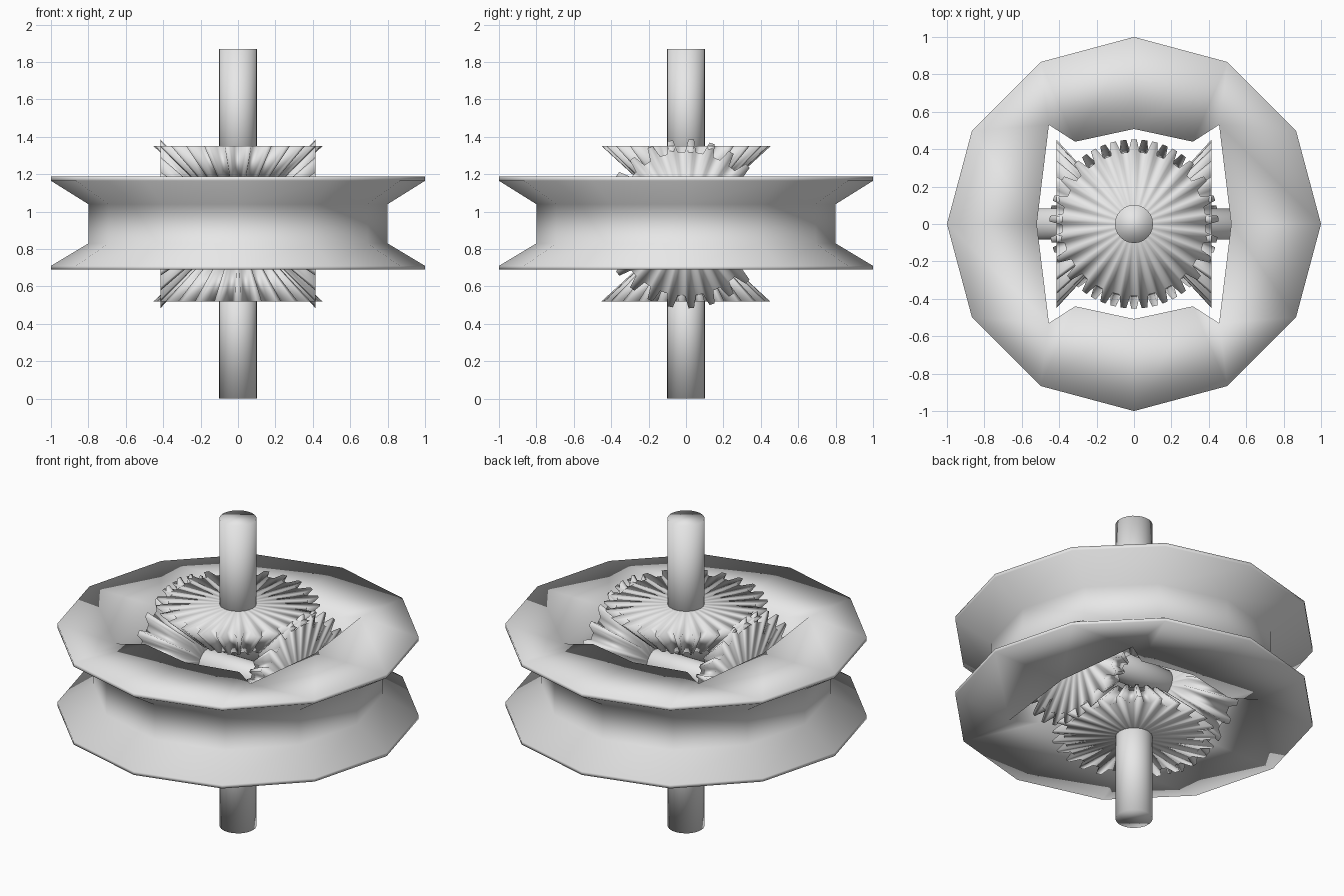
import bpy, bmesh, math
from mathutils import Matrix

if "Cube" in bpy.data.objects:
    bpy.data.objects.remove(bpy.data.objects["Cube"])

steel = bpy.data.materials.new("light_grey_steel")
steel.diffuse_color = (0.8, 0.8, 0.8, 1)
steel.use_nodes = True
steel.node_tree.nodes["Principled BSDF"].inputs["Base Color"].default_value = steel.diffuse_color
CZ = 0.935  # height of the gear centre


def finish(name, bm, matrix=Matrix.Identity(4)):
    bm.transform(matrix)
    bmesh.ops.recalc_face_normals(bm, faces=bm.faces)
    me = bpy.data.meshes.new(name)
    bm.to_mesh(me)
    bm.free()
    for p in me.polygons:
        p.use_smooth = True
    me.materials.append(steel)
    ob = bpy.data.objects.new(name, me)
    bpy.context.collection.objects.link(ob)
    return ob


def loft(bm, rings, closed=False):
    loops = [[bm.verts.new(p) for p in r] for r in rings]
    n = len(loops[0])
    pairs = list(zip(loops, loops[1:])) + ([(loops[-1], loops[0])] if closed else [])
    for a, b in pairs:
        for i in range(n):
            j = (i + 1) % n
            bm.faces.new((a[i], a[j], b[j], b[i]))
    return loops


# grooved twelve-sided pulley with a pocket for the gears
def polygon(r, z):
    return [(r * math.cos(i * math.pi / 6), r * math.sin(i * math.pi / 6), z) for i in range(12)]


def pocket(z):
    q = [(0.52, 0), (0.455, 0.53), (0.315, 0.44), (0, 0.508)]
    pts = q + [(-x, y) for x, y in q[2::-1]]
    pts += [(x, -y) for x, y in pts[5:0:-1]]
    return [(x, y, z) for x, y in pts]


bm = bmesh.new()
profile = [(1, 0.69), (1, 0.71), (0.8, 0.83), (0.8, 1.04), (1, 1.165), (1, 1.187)]
loft(bm, [polygon(r, z) for r, z in profile] + [pocket(1.187), pocket(0.69)], True)
finish("pulley_ring", bm)


# bevel gears, built pointing down towards the centre
def gear(name, rot, teeth=25):
    bm = bmesh.new()

    def ring(scale):
        pts = []
        for i in range(teeth):
            for f, r in ((-0.30, 0.385), (-0.13, 0.452), (0.13, 0.452), (0.30, 0.385)):
                a = (i + f) * 2 * math.pi / teeth + math.pi / 2
                pts.append((r * scale * math.cos(a), r * scale * math.sin(a), 0.415 * scale))
        return pts
    small, big = loft(bm, [ring(0.5), ring(1)])
    for loop, z in ((small, 0.2075), (big, 0.415)):
        c = bm.verts.new((0, 0, z))
        for i in range(len(loop)):
            bm.faces.new((loop[i], loop[(i + 1) % len(loop)], c))
    finish(name, bm, Matrix.Translation((0, 0, CZ)) @ rot)


for name, deg, axis in (("top_gear", 0, 'X'), ("bottom_gear", 180, 'X'),
                        ("right_gear", 90, 'Y'), ("left_gear", -90, 'Y')):
    gear(name, Matrix.Rotation(math.radians(deg), 4, axis))


# shafts
def shaft(name, r, length, matrix):
    bm = bmesh.new()
    bmesh.ops.create_cone(bm, cap_ends=True, segments=24, radius1=r, radius2=r, depth=length)
    finish(name, bm, matrix)


for name, z in (("bottom_shaft", 0.36), ("top_shaft", 1.51)):
    shaft(name, 0.102, 0.72, Matrix.Translation((0, 0, z)))
shaft("cross_shaft", 0.083, 1.04,
      Matrix.Translation((0, 0, CZ)) @ Matrix.Rotation(math.pi / 2, 4, 'Y'))
